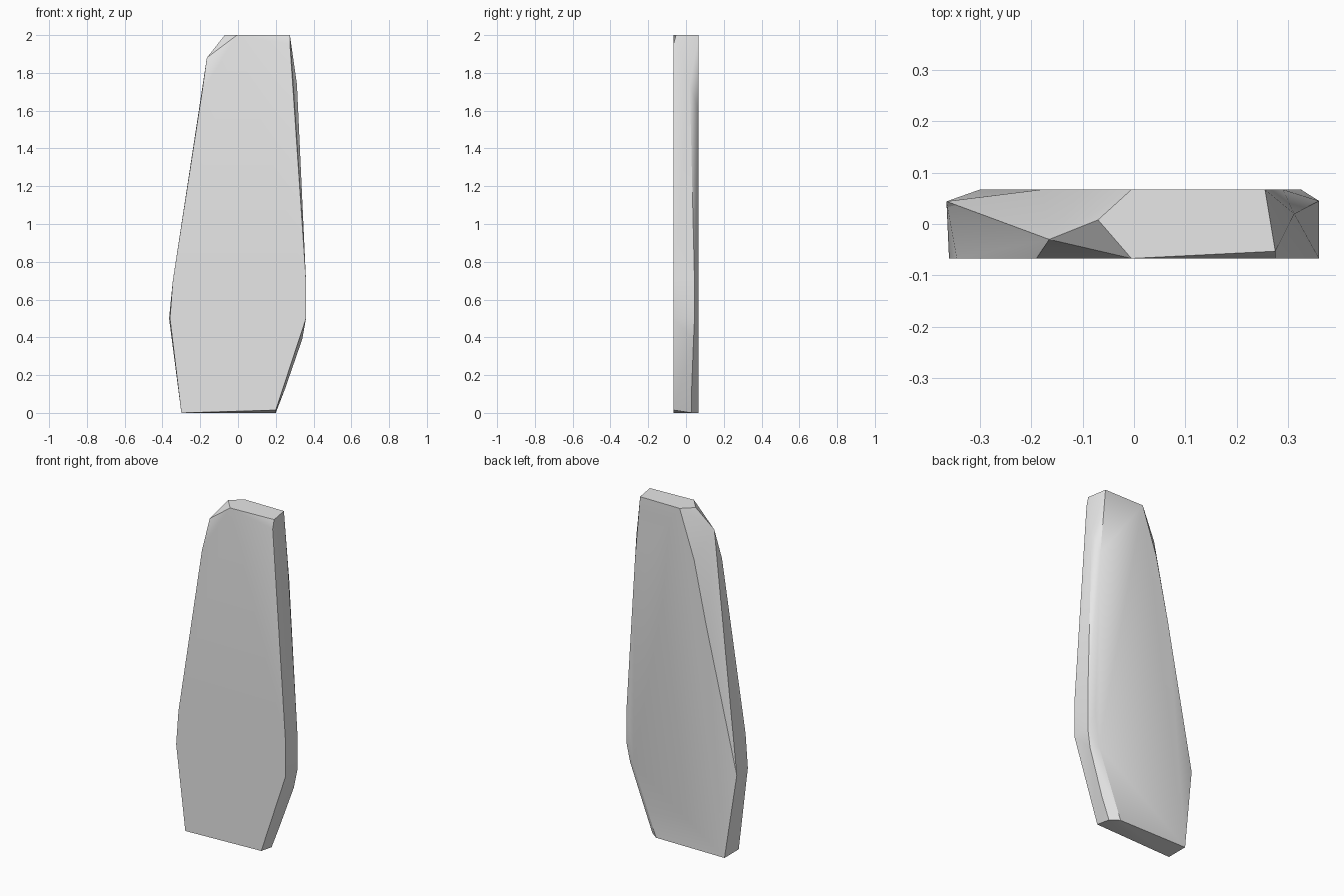
import bpy
import bmesh
import math

cube = bpy.data.objects.get("Cube")
if cube:
    bpy.data.objects.remove(cube, do_unlink=True)

HALF_DEPTH = 0.067

# Outline of the flat front, as x and z
front_outline = [(-0.3, 0), (-0.36, 0.5), (-0.345, 0.7), (-0.19, 1.7), (-0.005, 2),
                 (0.275, 1.95), (0.3, 1.6), (0.36, 0.7), (0.36, 0.5), (0.2, 0.015)]

# Outline of the back, narrowed by the worn edges
back_outline = [(-0.3, 0), (-0.18, 1.35), (-0.1, 1.72), (-0.005, 2), (0.255, 2),
                (0.29, 1.6), (0.325, 0.6), (0.3, 0.4), (0.15, 0)]

# Chipped corners between the front and the back, as x, y and z
chips = [(-0.165, -0.03, 1.88), (-0.07, 0.008, 2), (0.275, -0.053, 2), (0.312, 0.02, 1.74),
         (-0.365, 0.044, 0.5), (0.36, 0.045, 0.7), (0.36, 0.045, 0.5),
         (0.34, 0.04, 0.39), (0.25, 0.03, 0.13), (0.2, 0.03, 0)]


def make_material(name, colour):
    mat = bpy.data.materials.new(name)
    mat.use_nodes = True
    mat.diffuse_color = colour
    for node in mat.node_tree.nodes:
        if node.type == "BSDF_PRINCIPLED":
            node.inputs["Base Color"].default_value = colour
    return mat


def make_hull(name, points, material):
    """Wrap the points in a convex solid with its flat faces merged."""
    bm = bmesh.new()
    for point in points:
        bm.verts.new(point)
    bmesh.ops.convex_hull(bm, input=bm.verts[:])
    loose = [v for v in bm.verts if not v.link_faces]
    bmesh.ops.delete(bm, geom=loose, context="VERTS")
    bmesh.ops.dissolve_limit(bm, angle_limit=math.radians(0.5),
                             verts=bm.verts[:], edges=bm.edges[:])
    bmesh.ops.recalc_face_normals(bm, faces=bm.faces[:])
    mesh = bpy.data.meshes.new(name)
    bm.to_mesh(mesh)
    bm.free()
    mesh.materials.append(material)
    obj = bpy.data.objects.new(name, mesh)
    bpy.context.collection.objects.link(obj)
    return obj


# Standing stone slab
points = [(x, -HALF_DEPTH, z) for x, z in front_outline]
points += [(x, HALF_DEPTH, z) for x, z in back_outline]
points += chips
slab = make_hull("stone_slab", points, make_material("pale_grey_stone", (0.8, 0.8, 0.8, 1)))

# Soften the shallow facets and keep the edges crisp
bpy.ops.object.select_all(action="DESELECT")
slab.select_set(True)
bpy.context.view_layer.objects.active = slab
bpy.ops.object.shade_smooth_by_angle(angle=math.radians(30))
